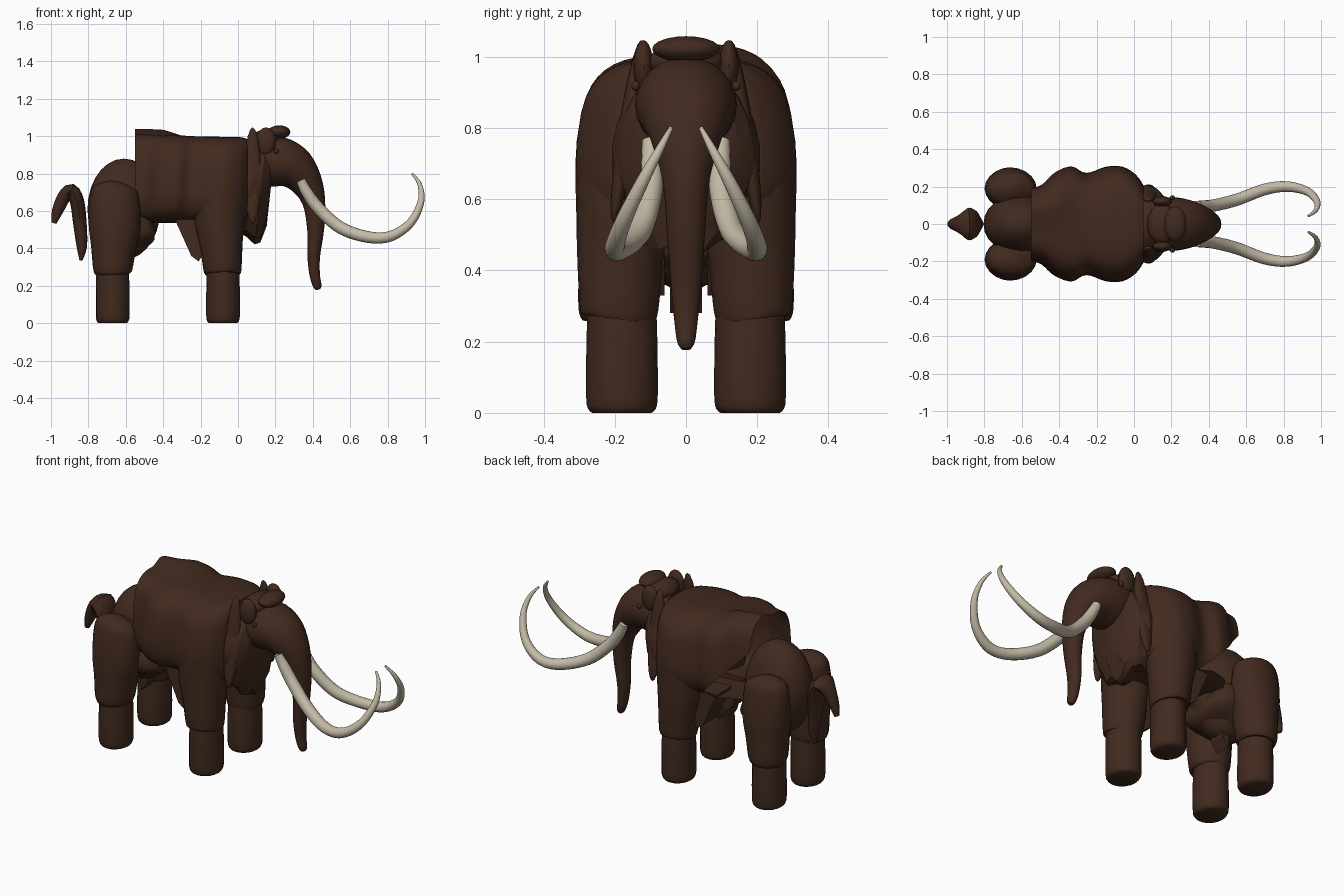
import bpy, bmesh, math, random
from mathutils import Vector, Matrix

random.seed(4)
cube = bpy.data.objects.get("Cube")
if cube:
    bpy.data.objects.remove(cube, do_unlink=True)


def material(name, rgb):
    m = bpy.data.materials.new(name)
    m.use_nodes = True
    m.diffuse_color = (*rgb, 1)
    m.node_tree.nodes["Principled BSDF"].inputs["Base Color"].default_value = (*rgb, 1)
    return m


FUR = material("dark brown fur", (0.053, 0.023, 0.0135))
IVORY = material("ivory", (0.55, 0.49, 0.38))


def finish(name, bm, mat, angle=40):
    bmesh.ops.recalc_face_normals(bm, faces=bm.faces)
    mesh = bpy.data.meshes.new(name)
    bm.to_mesh(mesh)
    bm.free()
    mesh.materials.append(mat)
    ob = bpy.data.objects.new(name, mesh)
    bpy.context.collection.objects.link(ob)
    bpy.ops.object.select_all(action="DESELECT")
    ob.select_set(True)
    bpy.context.view_layer.objects.active = ob
    bpy.ops.object.shade_smooth_by_angle(angle=math.radians(angle))
    return ob


def spline(pts, steps):
    """Catmull-Rom through rows of (x, y, z, in-plane radius, sideways radius)."""
    p = [Vector(q) for q in pts]
    p = [p[0]] + p + [p[-1]]
    out = []
    for a, b, c, d in zip(p, p[1:], p[2:], p[3:]):
        for i in range(steps):
            t = i / steps
            out.append(b + (c - a) * (t / 2) + (a * 2 - b * 5 + c * 4 - d) * (t * t / 2)
                       + (b * 3 - a - c * 3 + d) * (t ** 3 / 2))
    return out + [p[-1]]


def tube(pts, n=20, steps=4, power=2.0, caps=(True, True)):
    """Loft superellipse rings along a path; returns a bmesh."""
    rows = spline(pts, steps) if steps > 1 else [Vector(q) for q in pts]
    bm = bmesh.new()
    rings = []
    for i, r in enumerate(rows):
        t = (rows[min(i + 1, len(rows) - 1)] - rows[max(i - 1, 0)])
        t = Vector(t[:3]).normalized()
        u = t.cross(Vector((0, 1, 0))).normalized()
        v = u.cross(t)
        ring = []
        for k in range(n):
            a = 2 * math.pi * k / n
            c, s = math.cos(a), math.sin(a)
            c = math.copysign(abs(c) ** (2 / power), c)
            s = math.copysign(abs(s) ** (2 / power), s)
            ring.append(bm.verts.new(Vector(r[:3]) + u * (c * r[3]) + v * (s * r[4])))
        rings.append(ring)
    for A, B in zip(rings, rings[1:]):
        for k in range(n):
            bm.faces.new((A[k], A[(k + 1) % n], B[(k + 1) % n], B[k]))
    for wanted, ring in zip(caps, (rings[0], rings[-1])):
        if wanted:
            bm.faces.new(ring)
    return bm


def blob(name, loc, radii, tilt=0.0, seg=16):
    bm = bmesh.new()
    bmesh.ops.create_uvsphere(bm, u_segments=seg, v_segments=seg // 2 + 2, radius=1)
    bm.transform(Matrix.Translation(loc) @ Matrix.Rotation(tilt, 4, "X") @ Matrix.Diagonal((*radii, 1)))
    return finish(name, bm, FUR)


def flap(name, outline, y0, y1):
    """Side outline extruded sideways from y0 to y1."""
    bm = bmesh.new()
    A, B = [[bm.verts.new((x, y, z)) for x, z in outline] for y in (y0, y1)]
    for k in range(len(A)):
        j = (k + 1) % len(A)
        bm.faces.new((A[k], A[j], B[j], B[k]))
    bm.faces.new(A)
    bm.faces.new(B)
    return finish(name, bm, FUR, 20)


# Shaggy coat over the back: hollow, open behind, cut diagonally on the left flank
bm = tube([(-.55, 0, .775, .235, .2), (-.49, 0, .775, .235, .22), (-.42, 0, .772, .235, .28),
           (-.33, 0, .77, .235, .31), (-.25, 0, .765, .235, .275), (-.15, 0, .762, .237, .308),
           (-.06, 0, .76, .235, .308), (.01, 0, .76, .235, .265), (.05, 0, .76, .225, .21)],
          n=40, steps=4, power=3.5, caps=(False, True))
for v in bm.verts:
    v.co.y *= 1 - .42 * max(0, v.co.z - .72)
    if v.co.x < -.3 and v.co.y > .02 and v.co.z > .8:
        v.co.z += .03 * min(1, (-.3 - v.co.x) / .1)
slope = Vector((1.1, 0, 1)).normalized()
edge = Vector((-.27, 0, .56))
bmesh.ops.bisect_plane(bm, geom=bm.verts[:] + bm.edges[:] + bm.faces[:], dist=1e-5,
                       plane_co=edge, plane_no=slope)
holes = []
for f in bm.faces:
    c = f.calc_center_median()
    if c.y > .08 and c.z > .56 and (c - edge).dot(slope) < 0:
        holes.append(f)
bmesh.ops.delete(bm, geom=holes, context="FACES")
finish("shaggy_coat", bm, FUR)

# Rump between the haunches
blob("rump", (-.61, 0, .61), (.195, .16, .27), seg=24)

# Legs, with the upper fur overhanging the lower leg
LOWER = [(.0, .078), (.012, .09), (.05, .095), (.2, .094), (.33, .09)]
for side, label in ((1, "left"), (-1, "right")):
    for x, part in ((-.08, "front"), (-.67, "hind")):
        bm = tube([(x, side * .18, z, r * .95, r * 1.06) for z, r in LOWER], steps=2)
        finish(f"{part}_{label}_lower_leg", bm, FUR)
    upper = [(-.082, .19, .262, .095, .1), (-.083, .188, .29, .102, .11), (-.09, .185, .42, .115, .12),
             (-.1, .18, .55, .135, .128), (-.1, .176, .74, .138, .132), (-.1, .16, .85, .13, .11),
             (-.1, .15, .92, .1, .07), (-.1, .145, .945, .03, .03)]
    finish(f"front_{label}_shoulder", tube([(x, side * y, z, a, b) for x, y, z, a, b in upper]), FUR)
    haunch = [(-.67, .19, .262, .092, .1), (-.67, .19, .29, .105, .112), (-.665, .187, .4, .12, .115),
              (-.66, .19, .52, .138, .112), (-.66, .19, .65, .135, .1), (-.655, .185, .72, .115, .083),
              (-.65, .18, .755, .04, .03)]
    finish(f"hind_{label}_haunch", tube([(x, side * y, z, a, b) for x, y, z, a, b in haunch]), FUR)
    # Hanging fur behind the front legs
    flap(f"belly_fur_{label}", [(-.34, .56), (-.25, .36), (-.21, .33), (-.16, .42), (-.14, .56)],
         side * .06, side * .2)

# Fur skirt in front of the hind legs
bm = tube([(-.64, 0, .52, .17, .19), (-.55, 0, .51, .14, .19), (-.48, 0, .485, .085, .17),
           (-.445, 0, .48, .035, .13)], steps=3)
finish("hind_fur_skirt", bm, FUR)
flap("inner_thigh_fur", [(-.62, .5), (-.54, .5), (-.56, .34), (-.6, .28)], -.045, .045)

# Ragged collar at the neck
bm = tube([(.02, 0, .72, .25, .2), (.07, 0, .715, .26, .21), (.12, 0, .71, .27, .19),
           (.155, 0, .705, .265, .15), (.172, 0, .703, .16, .1)], n=22, steps=1)
for v in bm.verts:
    if v.co.z < .62:
        v.co.z += random.uniform(-.03, .03)
        v.co.y *= random.uniform(.88, 1.03)
finish("neck_collar", bm, FUR, 25)

# Head flowing into the trunk
bm = tube([(.08, 0, .86, .12, .13), (.2, 0, .865, .135, .143), (.29, 0, .835, .12, .13),
           (.36, 0, .76, .09, .098), (.405, 0, .65, .062, .066), (.415, 0, .5, .045, .053),
           (.405, 0, .36, .034, .043), (.41, 0, .26, .028, .033), (.424, 0, .2, .023, .025),
           (.43, 0, .18, .012, .013)], n=24)
finish("head_and_trunk", bm, FUR)
blob("crown_tuft", (.22, 0, 1.022), (.06, .095, .036))
blob("crown_base", (.15, 0, .985), (.08, .11, .05))

# Ears, eyes and tusks
TUSK = [(.335, .1, .765, .024, .024), (.365, .096, .705, .03, .03), (.43, .1, .615, .033, .033),
        (.55, .13, .51, .033, .033), (.7, .185, .46, .031, .031), (.82, .2, .467, .028, .028),
        (.925, .175, .54, .023, .023), (.978, .122, .65, .018, .018), (.972, .074, .74, .012, .012),
        (.932, .042, .8, .006, .006)]
for side, label in ((1, "left"), (-1, "right")):
    blob(f"{label}_ear", (.15, side * .12, .972), (.052, .028, .075))
    blob(f"{label}_ear_fringe", (.078, side * .165, .79), (.045, .026, .26), side * .15)
    blob(f"{label}_eye", (.205, side * .141, .918), (.014, .013, .014), seg=10)
    bm = tube([(x, side * y, z, a, b) for x, y, z, a, b in TUSK], n=16, steps=6)
    finish(f"{label}_tusk", bm, IVORY)

# Arched tail with a wide middle
bm = tube([(-.985, 0, .535, .014, .015), (-.965, 0, .6, .03, .03), (-.93, 0, .675, .036, .05),
           (-.89, 0, .71, .036, .085), (-.86, 0, .65, .038, .08), (-.845, 0, .53, .036, .05),
           (-.835, 0, .41, .028, .03), (-.84, 0, .335, .008, .01)], n=12, steps=3)
finish("tail", bm, FUR)
